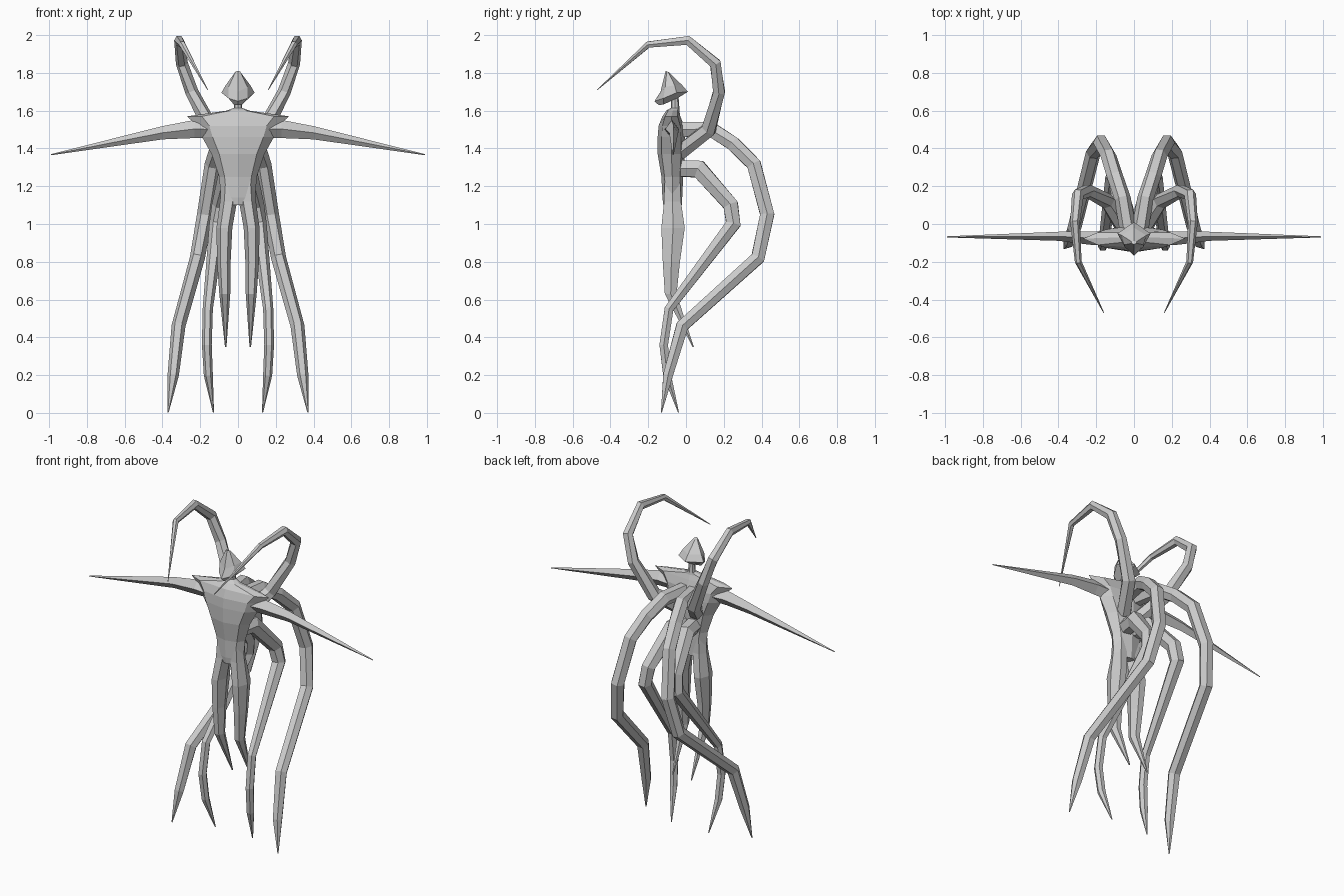
import bpy, math
from mathutils import Vector


def skin(name, rings, mirror=False):
    """Join equal-sized point rings into a closed flat-faced mesh."""
    n = len(rings[0])
    verts = [p for r in rings for p in r]
    faces = [tuple(range(n))[::-1], tuple(range(len(verts) - n, len(verts)))]
    for i in range(len(rings) - 1):
        for j in range(n):
            k = (j + 1) % n
            faces.append((i*n + j, i*n + k, (i+1)*n + k, (i+1)*n + j))
    me = bpy.data.meshes.new(name)
    me.from_pydata(verts, [], faces)
    ob = bpy.data.objects.new(name, me)
    bpy.context.collection.objects.link(ob)
    if mirror:
        m = ob.modifiers.new("mirror", 'MIRROR')
        m.use_mirror_merge = False
    return ob


def level_ring(x, z, rx, y0, y1, n=8):
    """Horizontal oval ring spanning y0..y1."""
    return [Vector((x + rx*math.cos(2*math.pi*i/n),
                    (y0+y1)/2 + (y1-y0)/2*math.sin(2*math.pi*i/n), z)) for i in range(n)]


def tube(name, path, n=6):
    """Tapered mirrored limb; path rows are x, y, z, radius."""
    pts = [Vector(p[:3]) for p in path]
    rings = []
    for i, p in enumerate(pts):
        a = (p - pts[max(i-1, 0)]).normalized()
        b = (pts[min(i+1, len(pts)-1)] - p).normalized()
        t = (a + b).normalized()
        miter = 1 / max(t.dot(b if b.length else a), 0.7)
        u = Vector((1, 0, 0))
        u = (u - t*u.dot(t)).normalized()
        v = t.cross(u) * miter
        r = path[i][3]
        rings.append([p + r*(u*math.cos(2*math.pi*j/n) + v*math.sin(2*math.pi*j/n))
                      for j in range(n)])
    return skin(name, rings, True)


# Torso with pointed shoulders and neck
skin("torso", [level_ring(0, z, w, a, b) for z, w, a, b in [
    (1.10, .07, -.12, -.02), (1.14, .09, -.125, -.02), (1.25, .10, -.13, -.015),
    (1.37, .14, -.15, -.005), (1.46, .19, -.15, -.005), (1.52, .215, -.145, -.01),
    (1.57, .27, -.125, -.03), (1.60, .06, -.105, -.035), (1.615, .022, -.08, -.035),
    (1.68, .018, -.08, -.04)]])

# Head: tilted, faceted, with a raised crest
skin("head", [
    [Vector(p) for p in r] for r in [
        [(0, -.145, 1.63), (.022, -.12, 1.632), (.02, -.05, 1.665), (0, -.03, 1.675),
         (-.02, -.05, 1.665), (-.022, -.12, 1.632)],
        [(0, -.167, 1.65), (.05, -.12, 1.665), (.088, -.05, 1.695), (0, .01, 1.70),
         (-.088, -.05, 1.695), (-.05, -.12, 1.665)],
        [(0, -.135, 1.70), (.05, -.11, 1.725), (.065, -.06, 1.735), (0, -.02, 1.735),
         (-.065, -.06, 1.735), (-.05, -.11, 1.725)],
        [(0, -.108, 1.81), (.012, -.102, 1.808), (.012, -.094, 1.805), (0, -.09, 1.803),
         (-.012, -.094, 1.805), (-.012, -.102, 1.808)]]])

# Spike arms: diamond sections along x
skin("arm", [[Vector((x, y, zc + h)), Vector((x, y + d, zc)), Vector((x, y, zc - h)),
              Vector((x, y - d, zc))][::-1]
             for x, y, zc, h, d in [(.12, -.075, 1.50, .045, .04), (.23, -.075, 1.503, .048, .035),
                                    (.40, -.065, 1.483, .035, .024),
                                    (.99, -.068, 1.367, .003, .003)]], True)

# Legs ending in points
skin("leg", [level_ring(x, z, w, a, b, 6) for x, z, w, a, b in [
    (.045, 1.24, .04, -.12, -.025), (.05, 1.12, .045, -.123, -.02),
    (.072, .98, .042, -.14, .003), (.075, .80, .036, -.13, -.025),
    (.07, .63, .029, -.117, -.045), (.065, .35, .004, .034, .042)]], True)

# Three pairs of tentacles from the back
tube("upper_tentacle", [
    (.05, -.03, 1.38, .045), (.14, .12, 1.50, .042), (.245, .175, 1.70, .035),
    (.297, .155, 1.85, .032), (.312, .01, 1.972, .026), (.295, -.20, 1.95, .018),
    (.16, -.47, 1.71, .002)])
tube("large_tentacle", [
    (.03, -.04, 1.50, .045), (.06, .135, 1.50, .043), (.10, .25, 1.425, .043),
    (.135, .36, 1.315, .042), (.175, .43, 1.05, .042), (.215, .38, .82, .04),
    (.315, -.02, .46, .037), (.343, -.095, .20, .03), (.37, -.13, .003, .003)])
tube("small_tentacle", [
    (.03, -.04, 1.295, .05), (.05, .07, 1.29, .05), (.095, .237, 1.10, .044),
    (.11, .25, 1.0, .042), (.16, -.09, .55, .027), (.165, -.118, .36, .026),
    (.157, -.10, .20, .024), (.13, -.04, .003, .003)])
